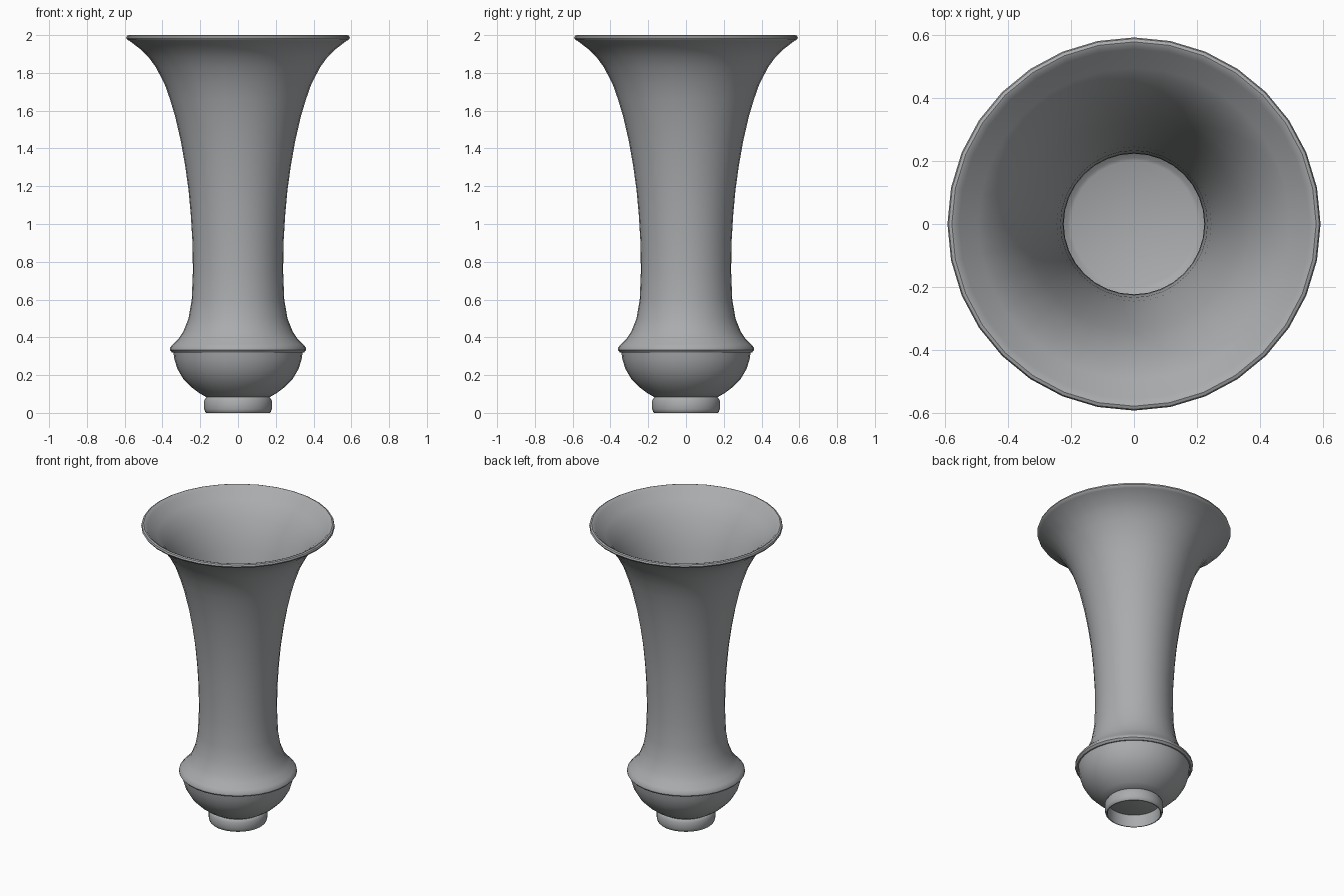
import bpy, bmesh, math

if "Cube" in bpy.data.objects:
    bpy.data.objects.remove(bpy.data.objects["Cube"])

SIDES = 32
grey = bpy.data.materials.new("plain_grey")
grey.diffuse_color = (0.40, 0.41, 0.42, 1)
grey.use_nodes = True
grey.node_tree.nodes["Principled BSDF"].inputs["Base Color"].default_value = grey.diffuse_color


def lathe(name, profile, closed=False):
    """Spin an (r, z) profile about z; points with r = 0 become poles."""
    bm = bmesh.new()
    rings = []
    for r, z in profile:
        if r == 0:
            rings.append([bm.verts.new((0, 0, z))] * SIDES)
        else:
            rings.append([bm.verts.new((r * math.cos(2 * math.pi * i / SIDES),
                                        r * math.sin(2 * math.pi * i / SIDES), z))
                          for i in range(SIDES)])
    pairs = list(zip(rings, rings[1:]))
    if closed:
        pairs.append((rings[-1], rings[0]))
    for a, b in pairs:
        for i in range(SIDES):
            j = (i + 1) % SIDES
            quad = list(dict.fromkeys((a[i], a[j], b[j], b[i])))
            bm.faces.new(quad)
    bmesh.ops.recalc_face_normals(bm, faces=bm.faces[:])
    me = bpy.data.meshes.new(name)
    bm.to_mesh(me)
    bm.free()
    me.materials.append(grey)
    ob = bpy.data.objects.new(name, me)
    bpy.context.collection.objects.link(ob)
    bpy.ops.object.select_all(action='DESELECT')
    ob.select_set(True)
    bpy.context.view_layer.objects.active = ob
    bpy.ops.object.shade_smooth_by_angle(angle=math.radians(40))
    return ob


# Outer skin: rounded bowl, collar ridge, slim neck, flared mouth with rolled lip
outer = [(0, .08), (.165, .082), (.205, .105), (.245, .135), (.29, .18), (.322, .235),
         (.337, .285), (.342, .32), (.35, .32), (.361, .332), (.36, .345), (.345, .363),
         (.315, .393), (.29, .43), (.262, .50), (.245, .60), (.239, .75), (.241, .90),
         (.25, 1.05), (.262, 1.18), (.28, 1.31), (.303, 1.44), (.333, 1.57), (.36, 1.66),
         (.388, 1.74), (.435, 1.83), (.475, 1.885), (.51, 1.92), (.575, 1.97),
         (.586, 1.975), (.592, 1.985), (.588, 1.996), (.578, 2.0)]
# Inner skin: down the throat, out into the bowl, flat floor
inner = [(.566, 1.995), (.555, 1.983), (.495, 1.935), (.46, 1.898), (.418, 1.84),
         (.37, 1.745), (.342, 1.665), (.315, 1.57), (.286, 1.44), (.263, 1.31),
         (.245, 1.18), (.233, 1.05), (.225, .90), (.223, .75), (.229, .60), (.246, .50),
         (.272, .43), (.31, .37), (.322, .32), (.305, .24), (.275, .185),
         (.235, .14), (.21, .122), (.2, .117), (0, .117)]
lathe("vase_body", outer + inner)

# Open foot ring under the bowl
lathe("foot_ring", [(.163, .086), (.17, .08), (.179, .066), (.179, .02), (.174, .006),
                    (.168, 0), (.163, 0), (.161, .006), (.161, .086)], closed=True)
